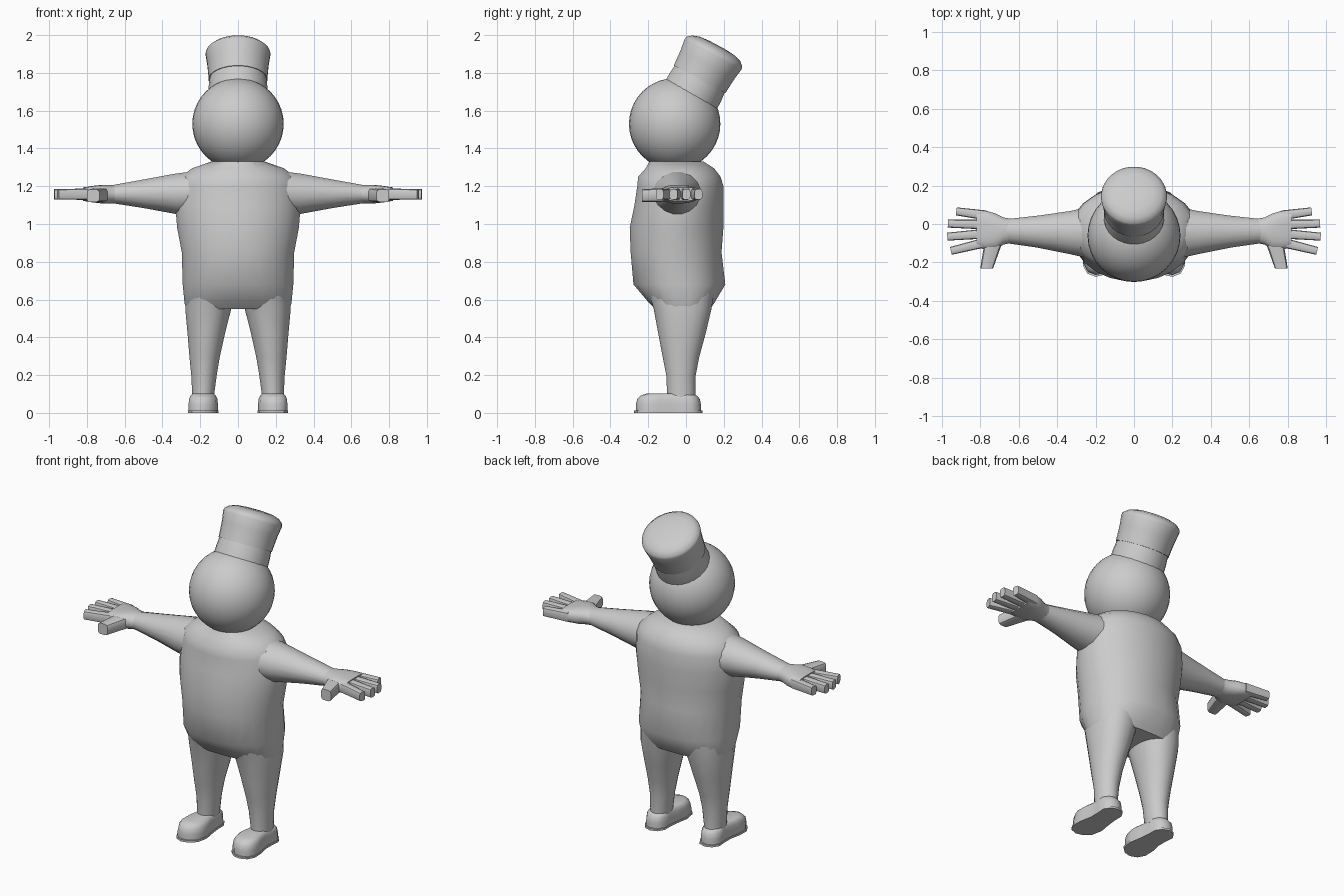
import bpy, bmesh
from math import sin, cos, pi, radians, copysign
from mathutils import Vector, Matrix

if "Cube" in bpy.data.objects:
    bpy.data.objects.remove(bpy.data.objects["Cube"])


def finish(name, bm, mirror=False, angle=40):
    bmesh.ops.recalc_face_normals(bm, faces=bm.faces)
    me = bpy.data.meshes.new(name)
    bm.to_mesh(me)
    bm.free()
    ob = bpy.data.objects.new(name, me)
    bpy.context.collection.objects.link(ob)
    bpy.ops.object.select_all(action='DESELECT')
    ob.select_set(True)
    bpy.context.view_layer.objects.active = ob
    bpy.ops.object.shade_smooth_by_angle(angle=radians(angle))
    if mirror:
        ob.modifiers.new("mirror", 'MIRROR')
    return ob


def ring(c, u, v, n=24, e=2.0):
    """Superellipse around c with half-axes u and v."""
    c, u, v = Vector(c), Vector(u), Vector(v)
    pts = []
    for i in range(n):
        a = 2 * pi * (i + 0.5) / n
        p = copysign(abs(cos(a)) ** (2 / e), cos(a))
        q = copysign(abs(sin(a)) ** (2 / e), sin(a))
        pts.append(c + u * p + v * q)
    return pts


def loft(bm, rings):
    """Skin a list of equal rings and cap both ends."""
    rows = [[bm.verts.new(p) for p in r] for r in rings]
    n = len(rows[0])
    for a, b in zip(rows, rows[1:]):
        for i in range(n):
            j = (i + 1) % n
            bm.faces.new((a[i], a[j], b[j], b[i]))
    bm.faces.new(rows[0])
    bm.faces.new(rows[-1])


def level(z, x0, x1, y0, y1, e=2.0):
    """Horizontal section from its bounds."""
    return ring(((x0 + x1) / 2, (y0 + y1) / 2, z), ((x1 - x0) / 2, 0, 0),
                (0, (y1 - y0) / 2, 0), 24, e)


# torso
bm = bmesh.new()
loft(bm, [level(z, -hx, hx, y0, y1, e) for z, hx, y0, y1, e in (
    (.55, .275, -.165, .13, 2.6), (.58, .285, -.195, .15, 2.5),
    (.68, .295, -.28, .21, 2.2), (.85, .30, -.295, .19, 2.1),
    (.98, .325, -.30, .20, 2), (1.10, .335, -.275, .20, 2),
    (1.20, .325, -.26, .20, 2), (1.25, .305, -.255, .185, 2),
    (1.295, .245, -.215, .15, 2), (1.33, .145, -.195, .095, 2))])
finish("torso", bm)

# head
bm = bmesh.new()
bmesh.ops.create_uvsphere(bm, u_segments=32, v_segments=20, radius=.242,
                          matrix=Matrix.Translation((0, -.06, 1.53)))
finish("head", bm)

# hat, tilted backwards
def hat_part(name, profile):
    bm = bmesh.new()
    m = Matrix.Translation((0, .03, 1.688)) @ Matrix.Rotation(radians(-28.3), 4, 'X')
    loft(bm, [[m @ p for p in ring((0, 0, z), (r, 0, 0), (0, r, 0), 28)]
              for r, z in profile])
    finish(name, bm)

hat_part("hat_band", [(.157, -.005), (.156, .04), (.151, .092)])
hat_part("hat_crown", [(.156, .088), (.158, .12), (.163, .18), (.172, .24),
                       (.168, .255), (.145, .275), (.105, .288), (.05, .293)])

# arms
bm = bmesh.new()
loft(bm, [ring((x, y, z), (0, hy, 0), (0, 0, hz), 16) for x, y, z, hy, hz in (
    (.22, -.045, 1.165, .14, .118), (.33, -.045, 1.16, .115, .109),
    (.50, -.04, 1.16, .085, .077), (.67, -.037, 1.158, .063, .048))])
finish("arm", bm, True)

# palms
bm = bmesh.new()
loft(bm, [ring((x, (y0 + y1) / 2, 1.158), (0, (y1 - y0) / 2, 0), (0, 0, hz), 20, e)
          for x, y0, y1, hz, e in (
    (.64, -.10, .028, .048, 2), (.68, -.108, .035, .05, 2.2),
    (.72, -.135, .055, .05, 2.6), (.77, -.135, .07, .044, 3),
    (.82, -.12, .068, .036, 3.5))])
finish("palm", bm, True)

# fingers and thumb
def digit(bm, a, b, w0, w1, h, end=None):
    a, b = Vector(a), Vector(b)
    side = Vector(end) if end else (b - a).cross(Vector((0, 0, 1))).normalized()
    up = Vector((0, 0, h))
    loft(bm, [ring(a, side * w0, up, 12, 4), ring(b, side * w1, up * .9, 12, 4)])

bm = bmesh.new()
for ya, xb, yb in ((.045, .925, .066), (-.003, .969, .002),
                   (-.05, .972, -.066), (-.095, .953, -.14)):
    digit(bm, (.77, ya, 1.158), (xb, yb, 1.157), .026, .021, .031)
digit(bm, (.725, -.07, 1.156), (.767, -.232, 1.15), .05, .034, .038, (1, 0, 0))
finish("fingers", bm, True)

# legs
bm = bmesh.new()
loft(bm, [level(z, *b) for z, *b in (
    (.64, .02, .275, -.20, .15, 2.2), (.55, .035, .28, -.172, .136, 2.2),
    (.42, .068, .268, -.148, .105, 2.1), (.30, .095, .258, -.125, .072),
    (.20, .112, .248, -.105, .052), (.08, .128, .242, -.10, .05))])
finish("leg", bm, True)

# shoes: sole outline stacked into a rounded upper
outline = [(.20, -.275), (.243, -.258), (.266, -.215), (.264, -.15),
           (.25, -.08), (.25, -.02), (.255, .035), (.23, .073), (.188, .088),
           (.145, .073), (.122, .035), (.122, -.02), (.114, -.09),
           (.102, -.16), (.115, -.228), (.155, -.265)]

def shoe_layer(z, s):
    return [Vector((.185 + (x - .185) * s, -.085 + (y + .085) * s, z))
            for x, y in outline]

bm = bmesh.new()
loft(bm, [shoe_layer(0, 1), shoe_layer(.012, 1)])
finish("sole", bm, True)
bm = bmesh.new()
loft(bm, [shoe_layer(z, s) for z, s in (
    (.01, .95), (.045, .95), (.075, .91), (.092, .82), (.102, .66))])
finish("shoe", bm, True, 60)
